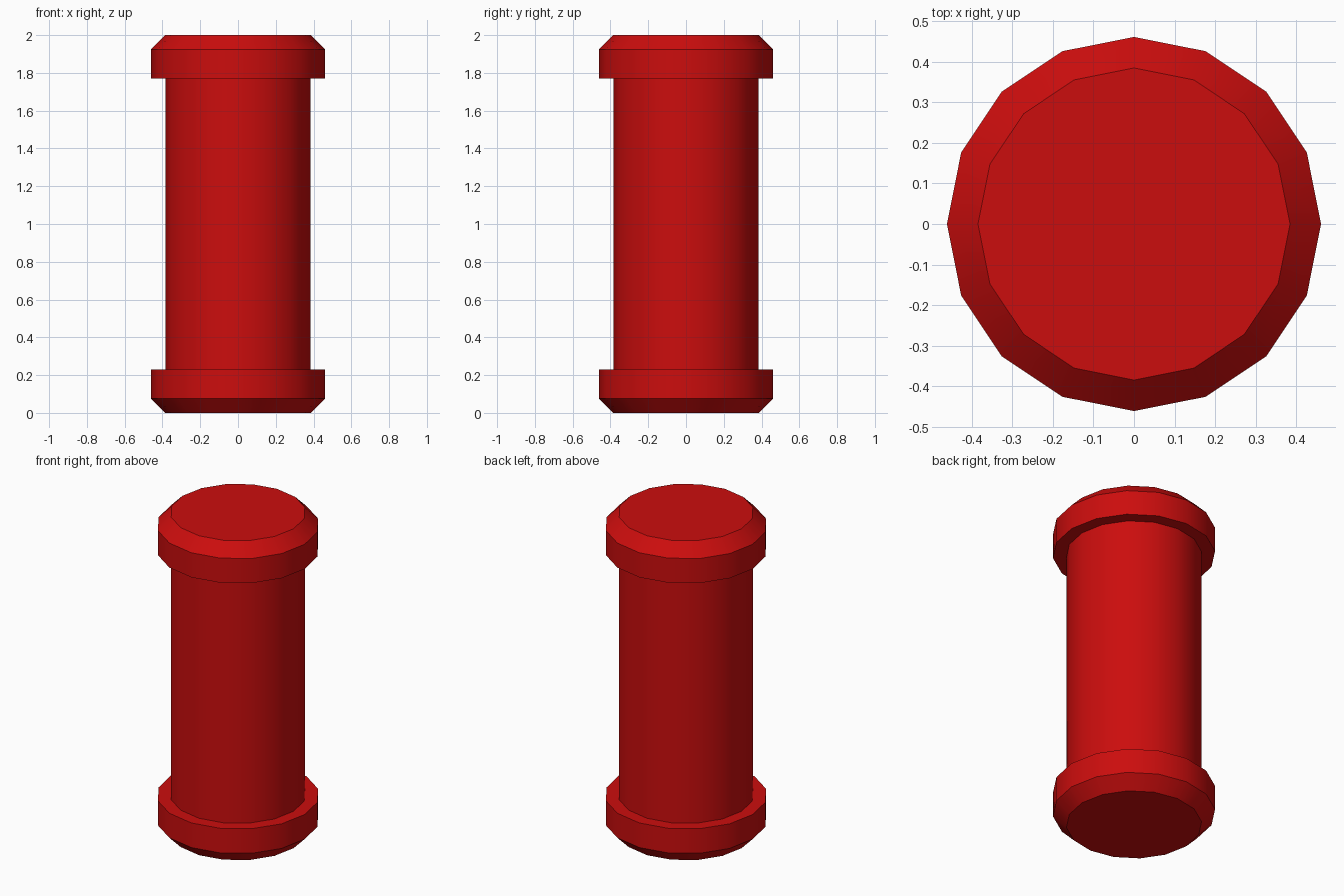
import bpy, bmesh
from math import cos, sin, tau

if "Cube" in bpy.data.objects:
    bpy.data.objects.remove(bpy.data.objects["Cube"])

SIDES = 16
BODY_R, RIM_R = 0.385, 0.4615
BEVEL, RIM_H, HEIGHT = 0.077, 0.231, 2.0

# Half profile (radius, z), mirrored about mid height
half = [(BODY_R, 0), (RIM_R, BEVEL), (RIM_R, RIM_H), (BODY_R, RIM_H)]
profile = half + [(r, HEIGHT - z) for r, z in reversed(half)]

# Round pin with a chamfered collar at each end
bm = bmesh.new()
rings = [[bm.verts.new((r * cos(tau * i / SIDES), r * sin(tau * i / SIDES), z))
          for i in range(SIDES)] for r, z in profile]
for low, high in zip(rings, rings[1:]):
    for i in range(SIDES):
        j = (i + 1) % SIDES
        bm.faces.new((low[i], low[j], high[j], high[i]))

# Flat end discs
bm.faces.new(rings[0][::-1])
bm.faces.new(rings[-1])

mesh = bpy.data.meshes.new("collared_pin")
bm.to_mesh(mesh)
bm.free()
pin = bpy.data.objects.new("collared_pin", mesh)
bpy.context.collection.objects.link(pin)

# Red plastic
red = bpy.data.materials.new("red")
red.diffuse_color = (0.6, 0.004, 0.004, 1)
red.use_nodes = True
red.node_tree.nodes["Principled BSDF"].inputs["Base Color"].default_value = red.diffuse_color
mesh.materials.append(red)

# Smooth round walls, sharp collar edges
bpy.context.view_layer.objects.active = pin
pin.select_set(True)
bpy.ops.object.shade_smooth_by_angle(angle=0.52)
